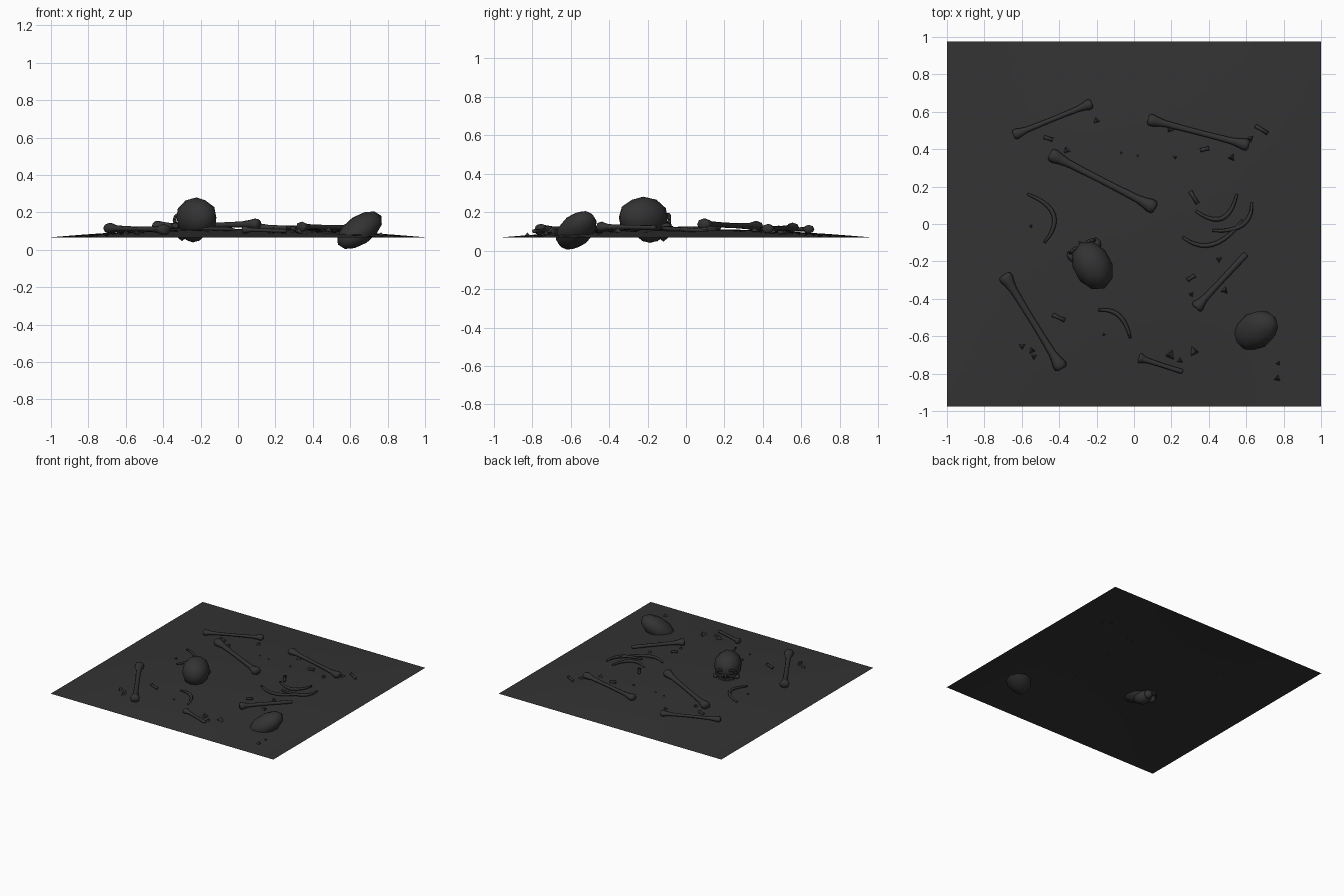
import bpy, bmesh, math, random
from mathutils import Vector, Matrix, Euler

if "Cube" in bpy.data.objects:
    bpy.data.objects.remove(bpy.data.objects["Cube"])

random.seed(4)
mat = bpy.data.materials.new("charcoal")
mat.diffuse_color = (0.033, 0.033, 0.033, 1)
mat.use_nodes = True
mat.node_tree.nodes["Principled BSDF"].inputs["Base Color"].default_value = mat.diffuse_color


def ground_z(x, y):
    return 0.067 + 0.045 * max(0, 1 - x * x) * max(0, 1 - (y / 0.975) ** 2)


def finish(bm, name, smooth=True, recalc=True):
    if recalc:
        bmesh.ops.recalc_face_normals(bm, faces=bm.faces)
    for f in bm.faces:
        f.smooth = smooth
    me = bpy.data.meshes.new(name)
    bm.to_mesh(me)
    bm.free()
    me.materials.append(mat)
    ob = bpy.data.objects.new(name, me)
    bpy.context.collection.objects.link(ob)
    return ob


def tube(bm, path, radii, sides=8, flat=1.0):
    """Skin rings of given radii along a path, capped at both ends."""
    rings = []
    for i, p in enumerate(path):
        d = (path[min(i + 1, len(path) - 1)] - path[max(i - 1, 0)]).normalized()
        side = d.cross(Vector((0, 0, 1))).normalized()
        up = side.cross(d)
        r = radii[i]
        rings.append([bm.verts.new(p + side * r * math.cos(a) + up * r * flat * math.sin(a))
                      for a in (2 * math.pi * k / sides for k in range(sides))])
    for a, b in zip(rings, rings[1:]):
        for k in range(sides):
            bm.faces.new((a[k], a[(k + 1) % sides], b[(k + 1) % sides], b[k]))
    bm.faces.new(rings[0])
    bm.faces.new(rings[-1])


# ground: gently mounded sheet
bm = bmesh.new()
bmesh.ops.create_grid(bm, x_segments=24, y_segments=24, size=1)
for v in bm.verts:
    v.co.y *= 0.975
    v.co.z = ground_z(v.co.x, v.co.y)
finish(bm, "ground", recalc=False)

# long bones: flared at both ends, or broken to a narrow stub at the second end
END = [(0, .6), (.015, .95), (.05, 1), (.09, .8), (.17, .55), (.35, .47), (.5, .45)]
WHOLE = END + [(1 - t, r) for t, r in reversed(END[:-1])]
BROKEN = END + [(.75, .46), (.97, .5), (1, .35)]


def long_bone(name, a, b, r, prof):
    bm = bmesh.new()
    pa, pb = (Vector((x, y, ground_z(x, y) + r * 0.72)) for x, y in (a, b))
    tube(bm, [pa.lerp(pb, t) for t, _ in prof], [r * k for _, k in prof], 8, 0.8)
    ob = finish(bm, name)
    return ob


long_bone("long_bone_1", (-.645, .475), (-.225, .645), .028, WHOLE)
long_bone("long_bone_2", (.075, .56), (.615, .42), .032, WHOLE)
long_bone("long_bone_3", (-.45, .375), (.115, .085), .037, WHOLE)
long_bone("long_bone_4", (-.695, -.27), (-.385, -.775), .037, WHOLE)
long_bone("broken_bone_1", (.33, -.45), (.60, -.16), .034, BROKEN)
long_bone("broken_bone_2", (.025, -.715), (.26, -.79), .027, BROKEN)

# ribs: thin tapered arcs through three points
RIBS = [((-.57, .16), (-.43, .05), (-.48, -.10)), ((.33, .07), (.47, .03), (.55, .16)),
        ((.42, -.035), (.58, -.005), (.63, .115)), ((.26, -.07), (.42, -.11), (.58, .02)),
        ((-.19, -.46), (-.08, -.49), (-.02, -.61))]
for n, (a, m, b) in enumerate(RIBS):
    a, m, b = (Vector(p) for p in (a, m, b))
    c = 2 * m - (a + b) / 2
    pts, rad = [], []
    for i in range(11):
        t = i / 10
        p = a * (1 - t) ** 2 + c * 2 * t * (1 - t) + b * t * t
        pts.append(Vector((p.x, p.y, ground_z(p.x, p.y) + .012)))
        rad.append(.007 + .005 * math.sin(math.pi * t))
    bm = bmesh.new()
    tube(bm, pts, rad, 6)
    finish(bm, "rib_%d" % (n + 1))

# finger bones: short rods
RODS = [(.30, .175, .34, .11), (-.435, -.485, -.37, -.515), (-.48, .465, -.435, .45),
        (.65, .525, .715, .485), (.355, .395, .40, .405), (.285, -.30, .325, -.275)]
bm = bmesh.new()
for x0, y0, x1, y1 in RODS:
    a = Vector((x0, y0, ground_z(x0, y0) + .01))
    b = Vector((x1, y1, ground_z(x1, y1) + .01))
    tube(bm, [a, a.lerp(b, .5), b], [.012, .009, .012], 6)
finish(bm, "finger_bones")

# shards: small three-sided splinters (x, y, size)
SHARDS = [(-.20, .55, .02), (-.36, .39, .022), (.19, .505, .022), (.52, .355, .022),
          (.62, .455, .02), (-.07, .38, .008), (.02, .365, .008), (.22, .355, .012),
          (-.55, -.01, .012), (.455, -.19, .018), (.305, -.375, .016), (.487, -.355, .022),
          (-.60, -.655, .02), (-.545, -.675, .02), (-.535, -.71, .018), (-.16, -.59, .01),
          (.19, -.70, .03), (.245, -.73, .018), (.325, -.68, .03), (.77, -.745, .013),
          (.765, -.825, .02)]
bm = bmesh.new()
for x, y, s in SHARDS:
    rot = Euler((random.uniform(-.3, .3), random.uniform(-.3, .3), random.uniform(0, 6))).to_matrix().to_4x4()
    bmesh.ops.create_cone(bm, segments=3, radius1=s, radius2=0, depth=s, cap_ends=True,
                          matrix=Matrix.Translation((x, y, ground_z(x, y) + s * .6)) @ rot)
finish(bm, "shards", smooth=False)


def ball(bm, m, loc, scale, sub=2):
    bmesh.ops.create_icosphere(bm, subdivisions=sub, radius=1,
                               matrix=m @ Matrix.Translation(loc) @ Matrix.Diagonal((*scale, 1)))


# skull lying on the mound; local +y is the face
m = Matrix.Translation((-.222, -.222, .172)) @ Matrix.Rotation(math.radians(28), 4, 'Z')
bm = bmesh.new()
ball(bm, m, (0, 0, 0), (.103, .138, .108))
ball(bm, m, (0, .04, -.07), (.065, .08, .062))
finish(bm, "cranium")

bm = bmesh.new()
for s in (-1, 1):
    # rims round the eye sockets
    rim = [m @ Vector((s * .042 + .03 * math.cos(a), .127 - .012 * abs(math.cos(a)), -.012 + .027 * math.sin(a)))
           for a in (2 * math.pi * k / 10 for k in range(10))]
    for p, q in zip(rim, rim[1:] + rim[:1]):
        tube(bm, [p, q], [.01, .01], 5)
    ball(bm, m, (s * .078, .095, -.045), (.022, .035, .018), 1)
    ball(bm, m, (s * .035, .10, -.085), (.035, .035, .04), 1)
ball(bm, m, (0, .135, -.035), (.01, .016, .022), 1)
finish(bm, "face_bones")

# row of teeth along the upper jaw
bm = bmesh.new()
for k in range(-3, 4):
    bmesh.ops.create_cube(bm, size=1, matrix=m @ Matrix.Translation((k * .016, .14 - .003 * k * k, -.075))
                          @ Matrix.Diagonal((.012, .014, .03, 1)))
finish(bm, "teeth", smooth=False)

# second skull, half buried and tipped
m = (Matrix.Translation((.65, -.57, .105)) @ Matrix.Rotation(math.radians(32), 4, 'Z')
     @ Matrix.Rotation(math.radians(-33), 4, 'Y'))
bm = bmesh.new()
ball(bm, m, (0, 0, 0), (.148, .098, .075))
finish(bm, "buried_cranium")
